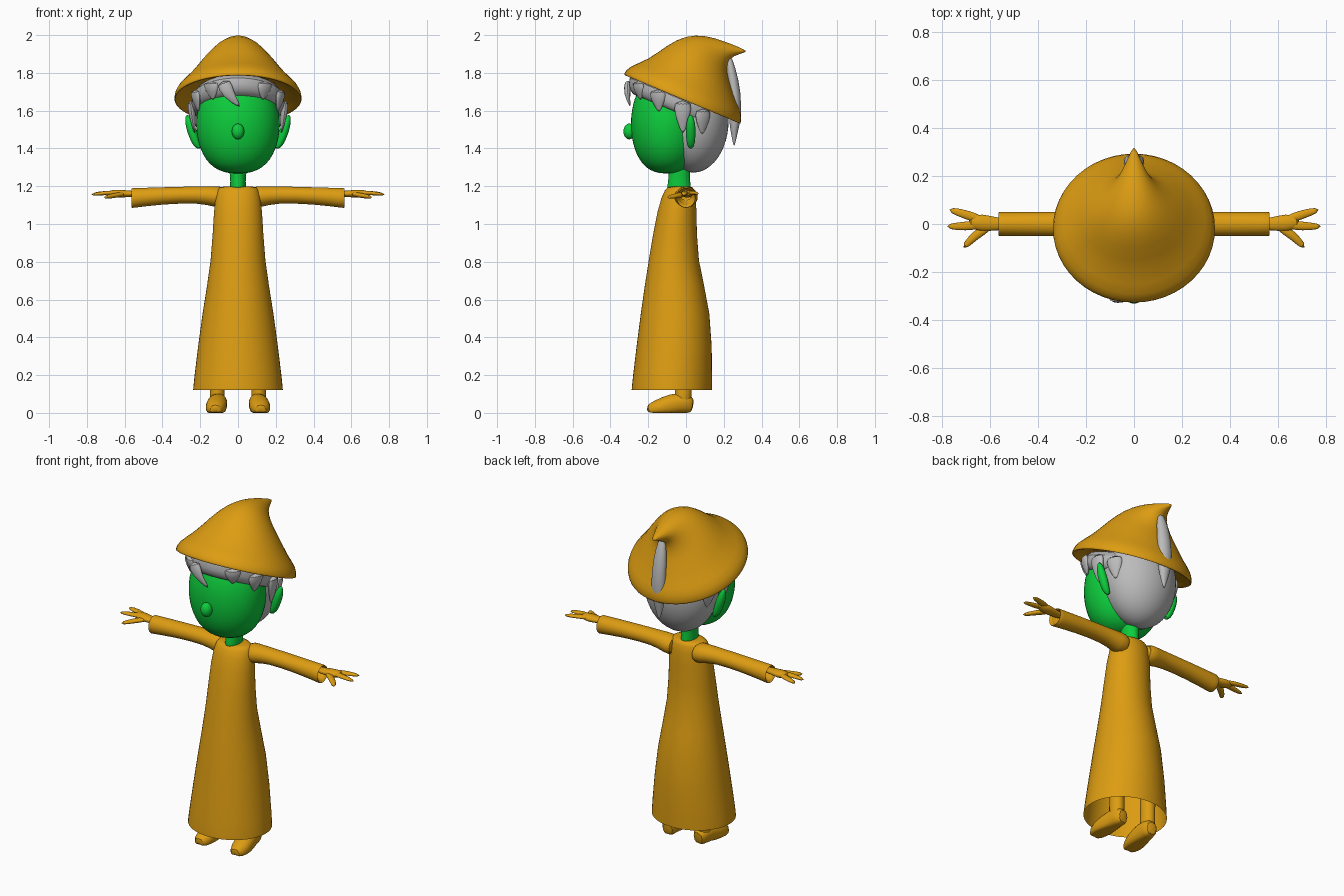
import bpy, bmesh
from math import cos, sin, pi, radians
from mathutils import Vector

if "Cube" in bpy.data.objects:
    bpy.data.objects.remove(bpy.data.objects["Cube"])


def material(name, red, green, blue):
    mat = bpy.data.materials.new(name)
    mat.use_nodes = True
    mat.diffuse_color = (red, green, blue, 1)
    shader = next(node for node in mat.node_tree.nodes if node.type == 'BSDF_PRINCIPLED')
    shader.inputs["Base Color"].default_value = mat.diffuse_color
    return mat


cloth = material("ochre cloth", .72, .335, .006)
skin = material("green skin", .004, .61, .045)
grey = material("grey hair", .5, .5, .5)


def ring(center, across, upward, count=24):
    center, across, upward = Vector(center), Vector(across), Vector(upward)
    turns = [2 * pi * step / count for step in range(count)]
    return [center + across * cos(turn) + upward * sin(turn) for turn in turns]


def loft(name, rings, mat, close_start=True):
    bm = bmesh.new()
    loops = [[bm.verts.new(point) for point in points] for points in rings]
    for lower, upper in zip(loops, loops[1:]):
        for i in range(len(lower)):
            bm.faces.new((lower[i - 1], lower[i], upper[i], upper[i - 1]))
    bm.faces.new(loops[-1])
    if close_start:
        bm.faces.new(loops[0])
    bmesh.ops.recalc_face_normals(bm, faces=bm.faces)
    mesh = bpy.data.meshes.new(name)
    bm.to_mesh(mesh)
    bm.free()
    mesh.materials.append(mat)
    part = bpy.data.objects.new(name, mesh)
    bpy.context.collection.objects.link(part)
    part.modifiers.new("rounding", 'SUBSURF').render_levels = 1
    bpy.ops.object.select_all(action='DESELECT')
    part.select_set(True)
    bpy.context.view_layer.objects.active = part
    bpy.ops.object.shade_smooth_by_angle(angle=radians(50))
    return part


def oval(half_width, front, back, x=0):
    """Oval slice spanning a front and a back (y, z) point."""
    front, back = Vector((x, *front)), Vector((x, *back))
    return ring((front + back) / 2, (half_width, 0, 0), (back - front) / 2)


def level(z, half_width, front, back, x=0):
    return oval(half_width, (front, z), (back, z), x)


def ball(name, center, radii, mat, boxiness=1.0, steps=12):
    """Stack of level ovals; a boxiness below one squares the outline."""
    x, y, z = center
    rings = []
    for step in range(steps):
        turn = pi * (step + .4) / (steps - .2)
        size = sin(turn) ** boxiness
        rings.append(level(z - radii[2] * cos(turn), radii[0] * size,
                           y - radii[1] * size, y + radii[1] * size, x))
    return loft(name, rings, mat)


def limb(name, path, widths, flatness, mat, side=(0, 1, 0)):
    """Tapered tube along a path; flatness is thickness over width."""
    path, side = [Vector(point) for point in path], Vector(side)
    rings = []
    for i, (point, width) in enumerate(zip(path, widths)):
        along = (path[min(i + 1, len(path) - 1)] - path[max(i - 1, 0)]).normalized()
        across = (side - along * along.dot(side)).normalized()
        rings.append(ring(point, across * width, along.cross(across) * width * flatness, 12))
    return loft(name, rings, mat)


def brim_height(y):
    """Height of the tilted brim plane."""
    return 1.65 - .42 * y


def tilted(half_width, front, back, lift):
    return oval(half_width, (front, brim_height(front) + lift), (back, brim_height(back) + lift))


def lock(name, angle, length):
    """Hair lock hanging from under the brim at an angle around the head."""
    turn = radians(angle)
    root = Vector((.25 * sin(turn), -.04 - .26 * cos(turn), 0))
    root.z = brim_height(root.y)
    tip = Vector((root.x * .92, root.y * .95, root.z - length))
    middle = root.lerp(tip, .5) * 1.01
    middle.z = root.z - length / 2
    limb(name, (root, middle, tip), (.055, .042, .005), .45, grey, (cos(turn), sin(turn), 0))


# Robe, open at the hem
loft("robe", (level(.12, .24, -.29, .14), level(.14, .24, -.29, .14),
              level(.55, .19, -.24, .14), level(.8, .14, -.2, .055),
              level(1.1, .13, -.15, .06), level(1.19, .11, -.11, .045),
              level(1.2, .09, -.09, .03)), cloth, close_start=False)

for sign, label in ((1, "left"), (-1, "right")):
    # Sleeve widening to a recessed cuff
    loft(label + "_sleeve", [
        ring((sign * x, 0, top - height), (0, depth, 0), (0, 0, height))
        for x, top, depth, height in (
            (.06, 1.2, .07, .06), (.13, 1.2, .06, .055), (.2, 1.2, .05, .044),
            (.4, 1.195, .05, .045), (.56, 1.19, .05, .053), (.565, 1.19, .05, .053),
            (.56, 1.18, .04, .04), (.5, 1.18, .03, .03))], cloth)

    # Hand
    def hand_part(part, path, widths, flatness):
        limb(f"{label}_{part}", [(sign * x, y, z) for x, y, z in path], widths, flatness, cloth)

    hand_part("palm", ((.5, 0, 1.16), (.58, 0, 1.16), (.63, .005, 1.16), (.69, .01, 1.165)),
              (.025, .027, .04, .025), .6)
    hand_part("outer_finger", ((.63, .015, 1.165), (.7, .04, 1.165), (.77, .06, 1.16)),
              (.02, .02, .012), .6)
    hand_part("middle_finger", ((.63, 0, 1.165), (.7, -.01, 1.165), (.78, -.01, 1.155)),
              (.02, .02, .012), .6)
    hand_part("thumb", ((.6, -.01, 1.16), (.66, -.045, 1.15), (.71, -.1, 1.14)),
              (.02, .02, .013), .7)

    # Leg, shoe with a flat sole, and ear
    loft(label + "_leg", [level(z, width, -.06, .03, sign * .11) for z, width in
                          ((.03, .045), (.1, .038), (.2, .038), (.45, .05))], cloth)
    shoe = limb(label + "_shoe", [(sign * x, y, z) for x, y, z in (
        (.1, .04, .04), (.105, 0, .055), (.11, -.08, .045), (.12, -.15, .035), (.12, -.21, .025))],
        (.035, .05, .056, .06, .03), .9, cloth, (1, 0, 0))
    for vert in shoe.data.vertices:
        if vert.co.z < .03:
            vert.co.z = 0
        vert.co.z *= 1.1 if vert.co.y > -.1 else .8
    limb(label + "_ear", [(sign * x, .025, z) for x, z in (
        (.2, 1.4), (.22, 1.42), (.24, 1.48), (.26, 1.54), (.27, 1.58))],
        (.01, .022, .028, .025, .008), .95, skin)

    # Locks growing longer towards the ears
    for angle, length in ((35, .1), (65, .12), (95, .18), (120, .14)):
        lock(f"{label}_lock_{angle}", sign * angle, length)

# Neck, head and nose
loft("neck", (level(1.17, .043, -.1, .03), level(1.2, .042, -.1, .025),
              level(1.25, .04, -.09, .02), level(1.36, .06, -.1, .03)), skin)
ball("head", (0, -.1, 1.53), (.225, .195, .265), skin, boxiness=.75)
ball("nose", (0, -.3, 1.49), (.034, .032, .042), skin)

# Hair mass, fringe under the brim and loose locks
ball("back_hair", (0, .04, 1.55), (.22, .19, .28), grey)
loft("fringe", (tilted(.22, -.28, .17, -.09), tilted(.24, -.3, .2, -.07),
                tilted(.26, -.315, .22, 0), tilted(.2, -.24, .18, .06)), grey)
limb("front_lock", ((-.08, -.305, 1.76), (-.055, -.315, 1.69), (.01, -.295, 1.62)),
     (.045, .035, .005), .5, grey, (1, 0, 0))
limb("back_lock", ((0, .225, 1.9), (0, .235, 1.83), (0, .26, 1.7), (0, .26, 1.56),
                   (0, .255, 1.5), (0, .255, 1.41)),
     (.012, .036, .045, .045, .03, .004), .75, grey, (1, 0, 0))

# Hat: lining, tilted rim, then the crown bending back to its tip
loft("hat", (
    tilted(.24, -.24, .2, .06), tilted(.32, -.31, .27, .005), tilted(.34, -.33, .29, 0),
    tilted(.342, -.332, .293, .005), tilted(.335, -.31, .3, .055),
    oval(.265, (-.2, 1.87), (.265, 1.65)), oval(.2, (-.1, 1.95), (.24, 1.73)),
    oval(.135, (0, 2), (.215, 1.8)), oval(.08, (.1, 2), (.22, 1.86)),
    oval(.045, (.2, 1.97), (.25, 1.89)), oval(.006, (.32, 1.92), (.32, 1.91))), cloth)
